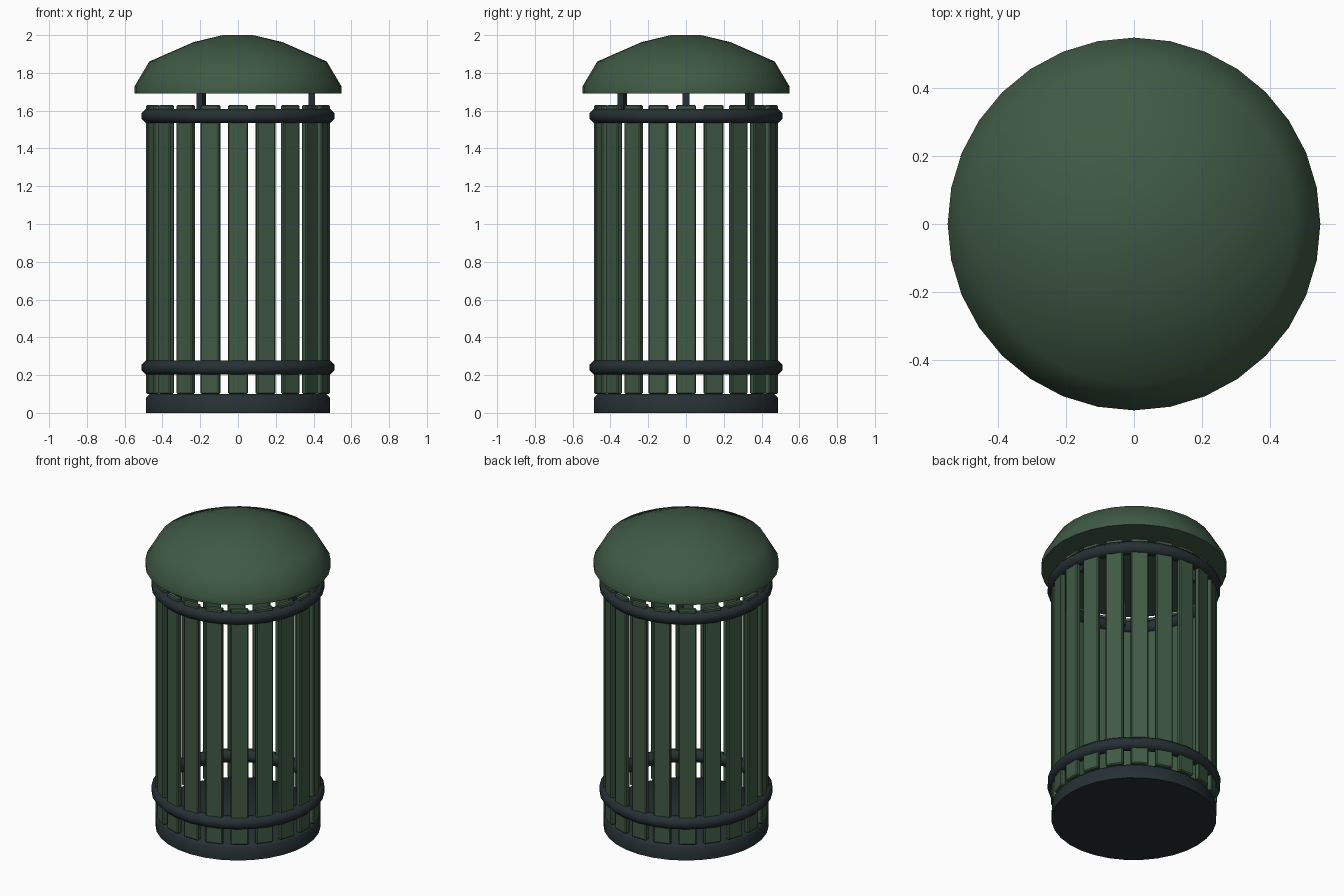
import bpy, bmesh
from math import radians, pi, cos, sin
from mathutils import Matrix

cube = bpy.data.objects.get("Cube")
if cube:
    bpy.data.objects.remove(cube, do_unlink=True)


def material(name, rgb):
    mat = bpy.data.materials.new(name)
    mat.use_nodes = True
    mat.diffuse_color = (*rgb, 1)
    mat.node_tree.nodes["Principled BSDF"].inputs["Base Color"].default_value = (*rgb, 1)
    return mat


GREEN = material("park green", (0.05, 0.1, 0.058))
IRON = material("dark iron", (0.019, 0.029, 0.033))


def finish(name, bm, mat, angle=None):
    bmesh.ops.recalc_face_normals(bm, faces=bm.faces)
    mesh = bpy.data.meshes.new(name)
    bm.to_mesh(mesh)
    bm.free()
    mesh.materials.append(mat)
    obj = bpy.data.objects.new(name, mesh)
    bpy.context.collection.objects.link(obj)
    if angle:
        bpy.ops.object.select_all(action="DESELECT")
        obj.select_set(True)
        bpy.context.view_layer.objects.active = obj
        bpy.ops.object.shade_smooth_by_angle(angle=radians(angle))
    return obj


def lathe(name, profile, mat, closed=False, angle=60, steps=32):
    """Spin an (r, z) profile about the z axis."""
    bm = bmesh.new()
    verts = [bm.verts.new((r, 0, z)) for r, z in profile]
    edges = [bm.edges.new(pair) for pair in zip(verts, verts[1:])]
    if closed:
        edges.append(bm.edges.new((verts[-1], verts[0])))
    bmesh.ops.spin(bm, geom=verts + edges, axis=(0, 0, 1), cent=(0, 0, 0),
                   angle=2 * pi, steps=steps, use_merge=True)
    bmesh.ops.remove_doubles(bm, verts=bm.verts, dist=0.0001)
    return finish(name, bm, mat, angle)


def block(name, size, radius, z, turn, mat, bevel=0):
    """Box standing at a radius and turned about the z axis."""
    bm = bmesh.new()
    bmesh.ops.create_cube(bm, size=1)
    bmesh.ops.scale(bm, vec=size, verts=bm.verts)
    if bevel:
        bmesh.ops.bevel(bm, geom=bm.edges[:], offset=bevel, segments=1, affect="EDGES")
    place = Matrix.Rotation(turn, 4, "Z") @ Matrix.Translation((radius, 0, z))
    bmesh.ops.transform(bm, matrix=place, verts=bm.verts)
    return finish(name, bm, mat)


# Solid base with a softened top edge
lathe("base", [(0, 0), (0.487, 0), (0.487, 0.08), (0.467, 0.1), (0, 0.1)], IRON)

# Ring of upright slats
SLATS = 20
for i in range(SLATS):
    block(f"slat_{i + 1}", (0.032, 0.105, 1.53), 0.47, 0.865,
          2 * pi * i / SLATS, GREEN, 0.006)

# Two rounded hoops around the slats
for name, height in (("lower_hoop", 0.24), ("upper_hoop", 1.572)):
    octagon = [(0.471 + 0.043 * cos(a), height + 0.041 * sin(a))
               for a in (pi / 8 + pi / 4 * k for k in range(8))]
    lathe(name, octagon, IRON, closed=True)

# Three short posts carrying the lid
for i in range(3):
    block(f"lid_post_{i + 1}", (0.036, 0.036, 0.18), 0.39, 1.63, 2 * pi * i / 3, IRON)

# Domed lid
lathe("lid", [(0, 1.69), (0.547, 1.69), (0.547, 1.73), (0.47, 1.86),
              (0.235, 1.963), (0.08, 2.0), (0, 2.0)], GREEN)
